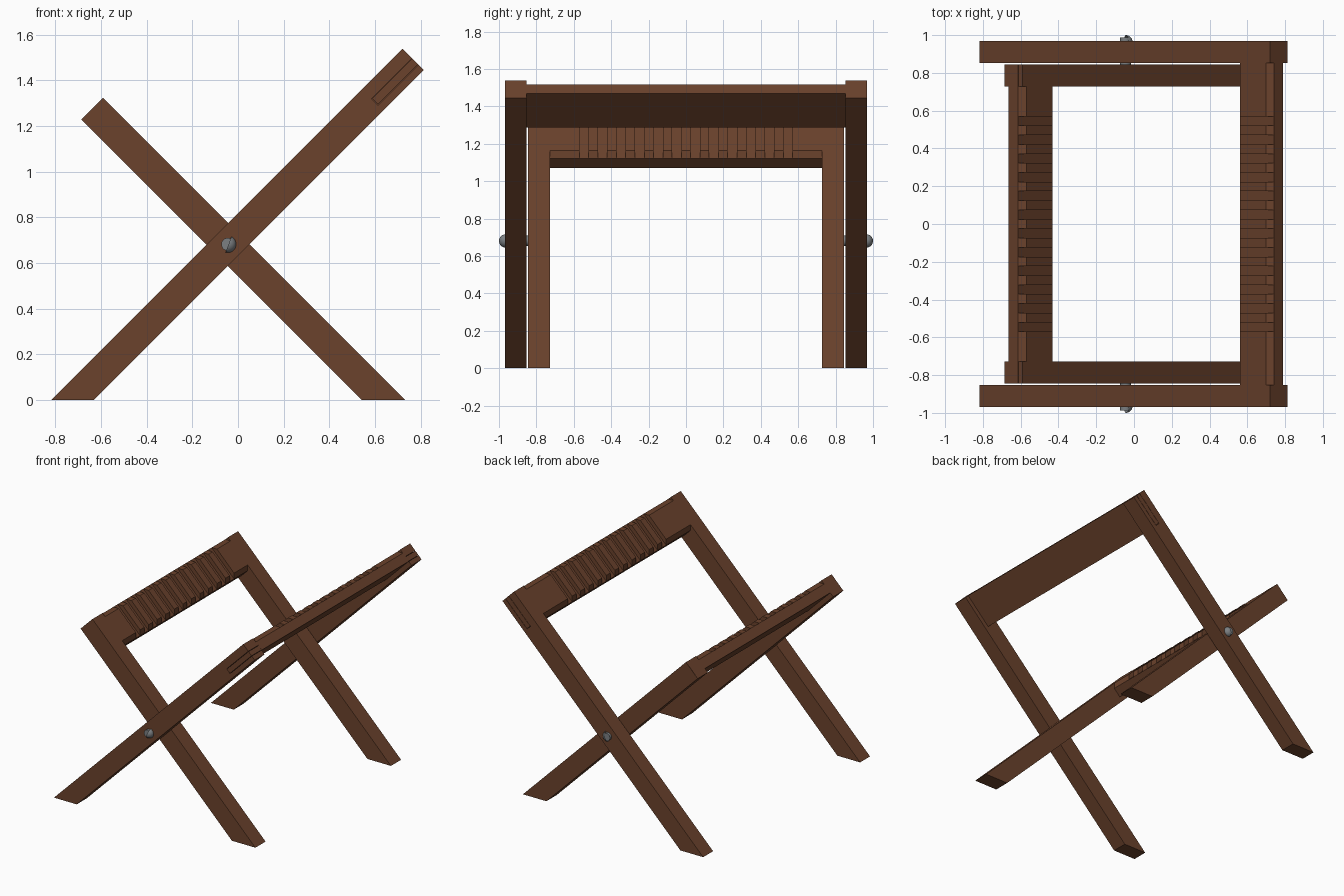
import bpy, bmesh, math
from mathutils import Matrix, Vector

if "Cube" in bpy.data.objects:
    bpy.data.objects.remove(bpy.data.objects["Cube"])


def material(name, rgb):
    m = bpy.data.materials.new(name)
    m.diffuse_color = (*rgb, 1)
    m.use_nodes = True
    m.node_tree.nodes["Principled BSDF"].inputs["Base Color"].default_value = m.diffuse_color
    return m


WOOD = material("brown wood", (0.145, 0.054, 0.025))
METAL = material("grey metal", (0.20, 0.215, 0.225))


def finish(name, bm, mat):
    bmesh.ops.recalc_face_normals(bm, faces=bm.faces)
    me = bpy.data.meshes.new(name)
    bm.to_mesh(me)
    bm.free()
    me.materials.append(mat)
    ob = bpy.data.objects.new(name, me)
    bpy.context.collection.objects.link(ob)
    return ob


def prisms(name, profile, spans):
    """Extrude an (x, z) profile along y over each (y0, y1) span."""
    bm = bmesh.new()
    n = len(profile)
    for y0, y1 in spans:
        a = [bm.verts.new((x, y0, z)) for x, z in profile]
        b = [bm.verts.new((x, y1, z)) for x, z in profile]
        bm.faces.new(a)
        bm.faces.new(b[::-1])
        for i in range(n):
            j = (i + 1) % n
            bm.faces.new((a[i], b[i], b[j], a[j]))
    return finish(name, bm, WOOD)


# Each frame is laid out in (along the leg, across the leg) and turned 45 degrees
def outer(along, across):
    return ((along - across) / 2, (along + across) / 2)


def inner(along, across):
    return ((across - along) / 2, (along + across) / 2)


def build_frame(name, turn, low, high, end, y0, y1, rail_y, block_y, slotted):
    b0, b1, a0, a1 = low + 0.047, high - 0.043, end - 0.363, end + 0.001
    # legs with feet cut level with the floor, optionally slotted for a tenon
    leg = [turn(-low, low), turn(-high, high), turn(end, high)]
    if slotted:
        s0, s1, sa, gap = b0, b0 + 0.056, end - 0.353, 0.003
        leg += [turn(end, s1), turn(sa, s1), turn(sa, s0), turn(end, s0)]
        tenon = [turn(sa + gap, s0 + gap), turn(end, s0 + gap),
                 turn(end, s1 - gap), turn(sa + gap, s1 - gap)]
        prisms(name + "_rail_tenons", tenon, [(-y1, 0.01 - y0), (y0 - 0.01, y1)])
    leg += [turn(end, low)]
    prisms(name + "_leg_front", leg, [(-y1, -y0)])
    prisms(name + "_leg_back", leg, [(y0, y1)])
    # rail board
    prisms(name + "_rail", [turn(a0, b0), turn(a1, b0), turn(a1, b1), turn(a0, b1)],
           [(-rail_y, rail_y)])
    # chamfered end blocks and teeth, leaving twelve strap slots
    c = 0.043
    tooth = [turn(a0, b1), turn(a1, b1), turn(a1 - c, high), turn(a0 + c, high)]
    step = 1.14 / 23
    spans = [(-0.57 + (2 * i + 1) * step, -0.57 + (2 * i + 2) * step) for i in range(11)]
    spans += [(-block_y, -0.57), (0.57, block_y)]
    prisms(name + "_rail_teeth", tooth, spans)


build_frame("outer", outer, 0.632, 0.817, 2.258, 0.853, 0.968, 0.853, 0.853, True)
build_frame("inner", inner, 0.542, 0.733, 1.915, 0.727, 0.845, 0.844, 0.728, False)

# pivot bolts: slotted domed heads on a pin
PX, PZ = -0.045, 0.682
for label, s in (("front", -1), ("back", 1)):
    place = Matrix.Translation((PX, s * 0.967, PZ)) @ Matrix.Rotation(-s * math.pi / 2, 4, 'X')
    tilt = math.radians(20)
    across = Vector((math.cos(tilt), s * math.sin(tilt), 0))
    bm = bmesh.new()
    for half in (-1, 1):
        verts = bmesh.ops.create_uvsphere(bm, u_segments=32, v_segments=16, radius=0.037)["verts"]
        bmesh.ops.scale(bm, vec=(1, 1, 0.033 / 0.037), verts=verts)
        for co, no in ((Vector((0, 0, 0)), Vector((0, 0, -1))),
                       (across * half * 0.0035, -across * half)):
            # only the half just made is cut
            todo = set(v for v in bm.verts if not v.tag)
            geom = list(todo) + [e for e in bm.edges if e.verts[0] in todo] \
                + [f for f in bm.faces if f.verts[0] in todo]
            cut = bmesh.ops.bisect_plane(bm, geom=geom, plane_co=co, plane_no=no,
                                         clear_outer=True)["geom_cut"]
            bmesh.ops.holes_fill(bm, edges=[e for e in cut if isinstance(e, bmesh.types.BMEdge)])
        for v in bm.verts:
            v.tag = True
    bm.transform(place)
    head = finish(label + "_bolt_head", bm, METAL)

    bm = bmesh.new()
    bmesh.ops.create_cone(bm, cap_ends=True, segments=32, radius1=0.028, radius2=0.028, depth=0.25)
    bmesh.ops.translate(bm, vec=(0, 0, 0.020 - 0.125), verts=bm.verts)
    bm.transform(place)
    pin = finish(label + "_bolt_pin", bm, METAL)

    bpy.ops.object.select_all(action='DESELECT')
    for ob in (head, pin):
        ob.select_set(True)
    bpy.context.view_layer.objects.active = head
    bpy.ops.object.shade_smooth_by_angle(angle=math.radians(35))
